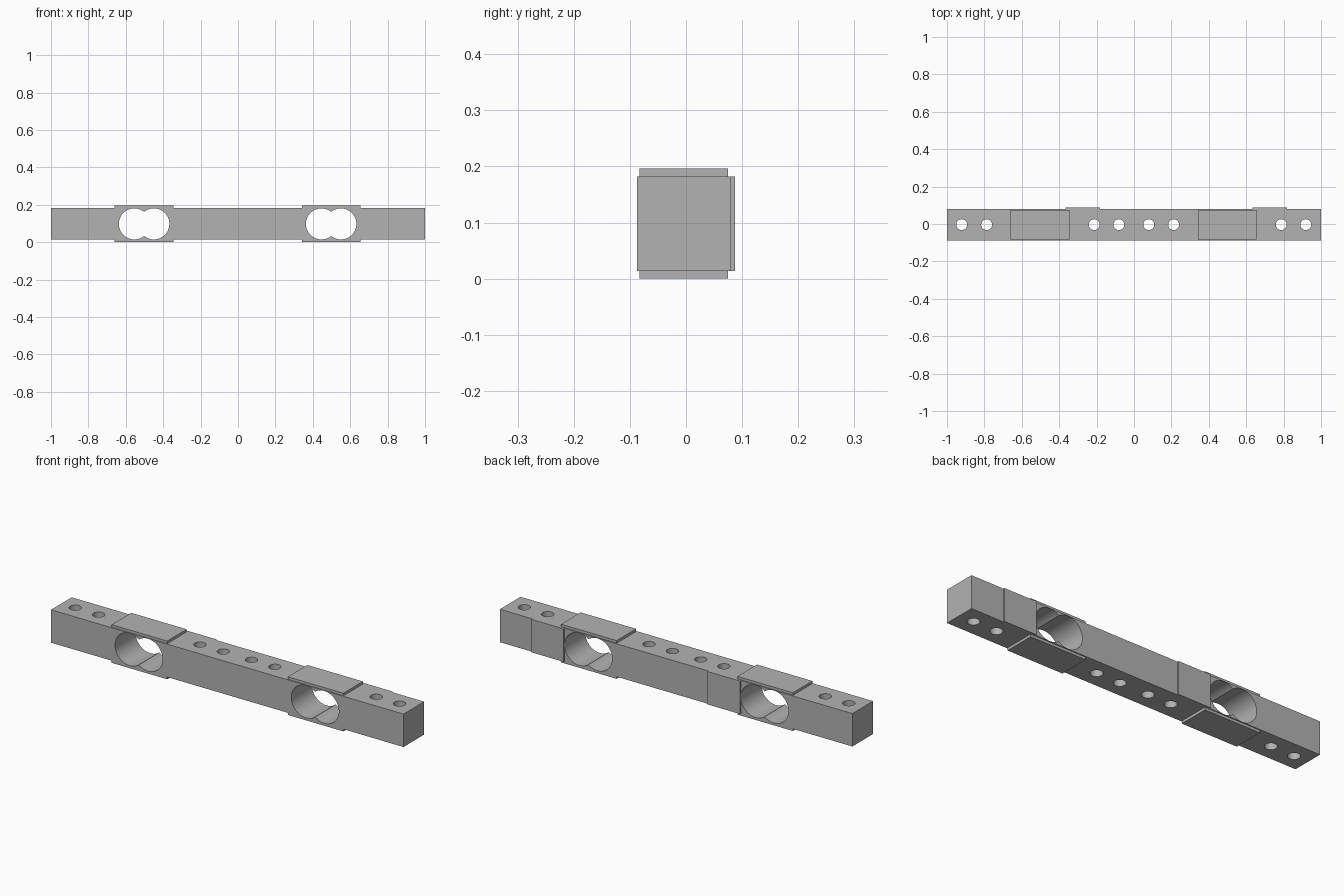
import bpy
import bmesh
import math
from mathutils import Matrix

old = bpy.data.objects.get("Cube")
if old:
    bpy.data.objects.remove(old, do_unlink=True)

GREY = (0.45, 0.45, 0.45, 1)
metal = bpy.data.materials.new("plain_grey")
metal.use_nodes = True
metal.diffuse_color = GREY
metal.node_tree.nodes["Principled BSDF"].inputs["Base Color"].default_value = GREY

FRONT, BACK = -0.087, 0.08      # bar faces in y
BOTTOM, TOP = 0.0135, 0.1825    # bar faces in z
MID_Y, MID_Z = (FRONT + BACK) / 2, (BOTTOM + TOP) / 2


def finish(name, bm):
    mesh = bpy.data.meshes.new(name)
    bmesh.ops.recalc_face_normals(bm, faces=bm.faces)
    bm.to_mesh(mesh)
    bm.free()
    mesh.materials.append(metal)
    ob = bpy.data.objects.new(name, mesh)
    bpy.context.scene.collection.objects.link(ob)
    return ob


def box(name, x, y, z):
    bm = bmesh.new()
    bmesh.ops.create_cube(bm, size=1)
    for v in bm.verts:
        v.co = [lo + (c + 0.5) * (hi - lo) for c, (lo, hi) in zip(v.co, (x, y, z))]
    return finish(name, bm)


def bolt_cutter(x):
    bm = bmesh.new()
    bmesh.ops.create_cone(bm, cap_ends=True, segments=40, radius1=0.029, radius2=0.029,
                          depth=0.4, matrix=Matrix.Translation((x, MID_Y, MID_Z)))
    return finish("bolt_hole_cutter", bm)


def window_cutter(x, r=0.083, offset=0.052):
    # Two overlapping circles joined into one outline, then extruded
    bm = bmesh.new()
    start, steps = math.acos(-offset / r), 40
    outline = []
    for side in (1, -1):
        for i in range(steps):
            a = -start + 2 * start * i / steps
            outline.append(bm.verts.new((x + side * (offset + r * math.cos(a)), -0.2,
                                         MID_Z + side * r * math.sin(a))))
    face = bm.faces.new(outline)
    new = bmesh.ops.extrude_face_region(bm, geom=[face])["geom"]
    bmesh.ops.translate(bm, vec=(0, 0.4, 0),
                        verts=[v for v in new if isinstance(v, bmesh.types.BMVert)])
    return finish("window_cutter", bm)


def cut(ob, cutters):
    for c in cutters:
        mod = ob.modifiers.new("cut", 'BOOLEAN')
        mod.operation, mod.solver, mod.object = 'DIFFERENCE', 'EXACT', c
    bpy.context.view_layer.update()
    result = bpy.data.meshes.new_from_object(
        ob.evaluated_get(bpy.context.evaluated_depsgraph_get()))
    ob.modifiers.clear()
    ob.data = result
    for c in cutters:
        bpy.data.objects.remove(c, do_unlink=True)
    bpy.ops.object.select_all(action='DESELECT')
    ob.select_set(True)
    bpy.context.view_layer.objects.active = ob
    bpy.ops.object.shade_smooth_by_angle(angle=math.radians(30))


# Two identical bars end to end
for side, x0 in (("right", -1), ("left", 0)):
    bar = box(side + "_bar", (x0, x0 + 1), (FRONT, BACK), (BOTTOM, TOP))
    cut(bar, [window_cutter(x0 + 0.498)]
        + [bolt_cutter(x0 + x) for x in (0.079, 0.212, 0.787, 0.919)])

    # Thin covers above and below the window
    for level, z in (("top", (TOP, 0.196)), ("bottom", (0, BOTTOM))):
        box(f"{side}_{level}_cover", (x0 + 0.341, x0 + 0.656), (-0.083, 0.075), z)

    # Raised pad on the back, beside the window
    box(side + "_back_pad", (x0 + 0.633, x0 + 0.817), (BACK, 0.087), (BOTTOM, TOP))
